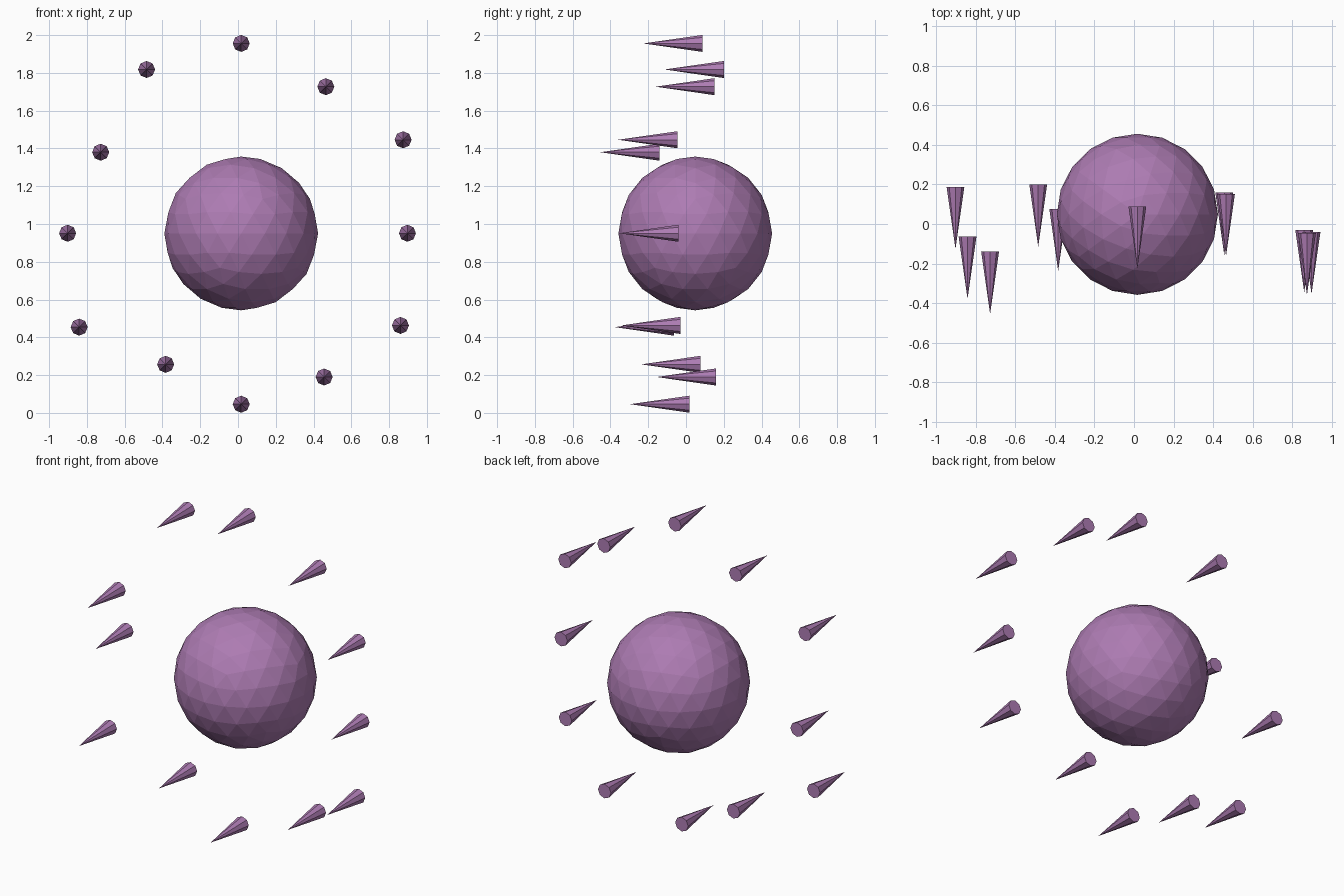
import bpy, math

if "Cube" in bpy.data.objects:
    bpy.data.objects.remove(bpy.data.objects["Cube"])

mat = bpy.data.materials.new("purple")
mat.diffuse_color = (0.42, 0.2, 0.45, 1)
mat.use_nodes = True
mat.node_tree.nodes["Principled BSDF"].inputs["Base Color"].default_value = mat.diffuse_color

# faceted central ball
bpy.ops.mesh.primitive_ico_sphere_add(subdivisions=3, radius=0.407,
                                      location=(0.017, 0.049, 0.95))
ball = bpy.context.object
ball.name = "ball"
ball.data.materials.append(mat)

# ring of forward-pointing spikes: x, z, y of the flat base
LENGTH, RADIUS = 0.314, 0.045
spikes = [
    (0.017, 1.956, 0.088), (0.465, 1.727, 0.152), (0.874, 1.446, -0.045),
    (0.897, 0.951, -0.040), (0.860, 0.463, -0.030), (0.456, 0.190, 0.158),
    (0.017, 0.046, 0.018), (-0.383, 0.257, 0.077), (-0.841, 0.454, -0.064),
    (-0.902, 0.951, 0.188), (-0.727, 1.380, -0.140), (-0.484, 1.818, 0.200),
]
for i, (x, z, base_y) in enumerate(spikes, 1):
    bpy.ops.mesh.primitive_cone_add(vertices=8, radius1=RADIUS, radius2=0, depth=LENGTH,
                                    location=(x, base_y - LENGTH / 2, z),
                                    rotation=(math.pi / 2, 0, 0))
    spike = bpy.context.object
    spike.name = f"spike_{i:02d}"
    spike.data.materials.append(mat)
